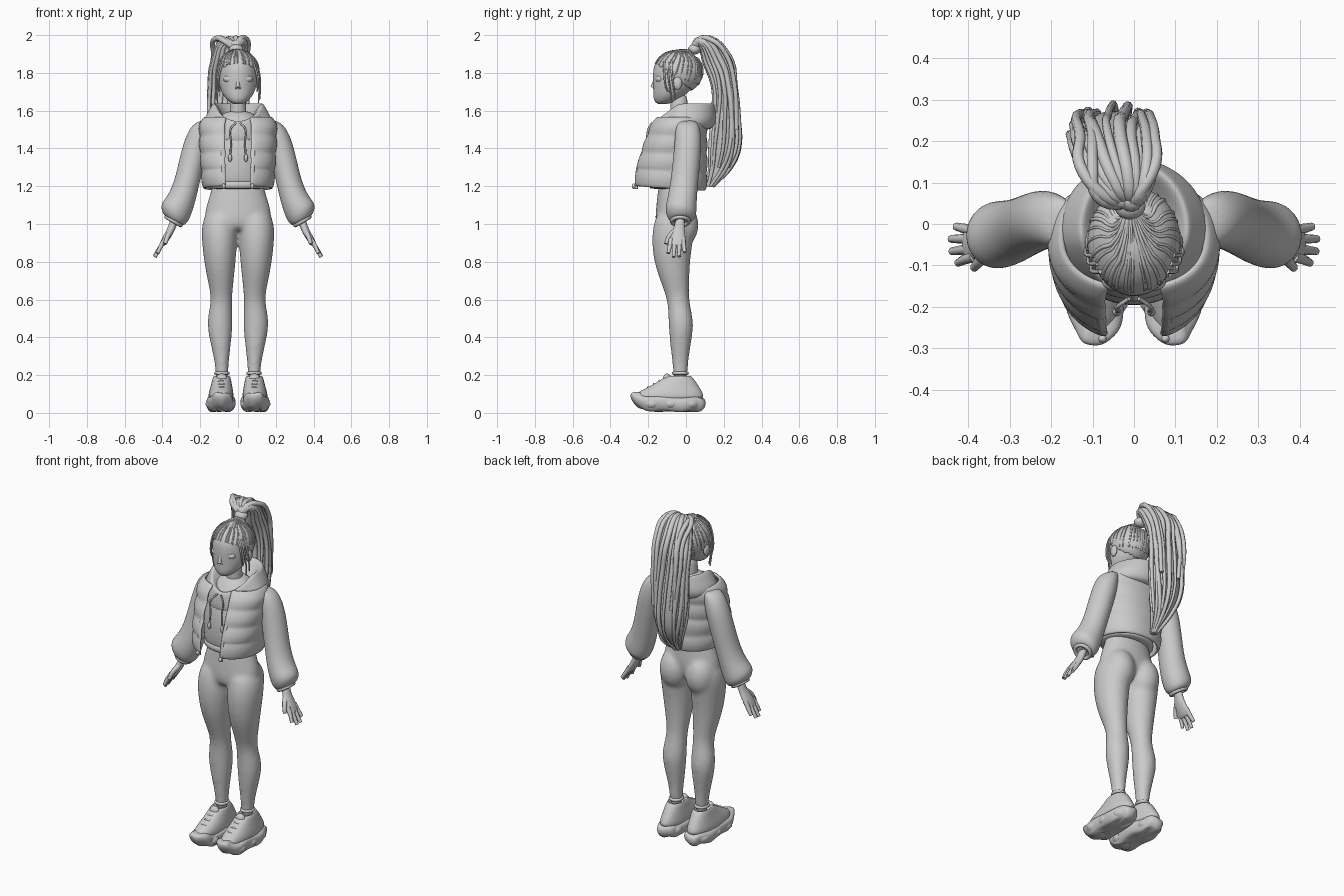
import bpy, bmesh, math, random
from mathutils import Vector

random.seed(4)
if bpy.data.objects.get("Cube"):
    bpy.data.objects.remove(bpy.data.objects["Cube"])

CLAY = bpy.data.materials.new("light grey clay")
CLAY.use_nodes = True
CLAY.diffuse_color = (0.6, 0.6, 0.6, 1)
CLAY.node_tree.nodes["Principled BSDF"].inputs["Base Color"].default_value = (0.6, 0.6, 0.6, 1)


def select(*objs):
    bpy.ops.object.select_all(action='DESELECT')
    for o in objs:
        o.select_set(True)
    bpy.context.view_layer.objects.active = objs[0]


def finish(ob, mirror=False, sub=0, thick=0):
    """Material, smooth shading and the usual modifiers."""
    ob.data.materials.clear()
    ob.data.materials.append(CLAY)
    ob.data.shade_smooth()
    if thick:
        ob.modifiers.new("Thickness", 'SOLIDIFY').thickness = thick
    if mirror:
        ob.modifiers.new("Mirror", 'MIRROR').use_mirror_merge = False
    if sub:
        s = ob.modifiers.new("Subdivision", 'SUBSURF')
        s.levels = s.render_levels = sub
    return ob


def from_bmesh(name, bm):
    bmesh.ops.recalc_face_normals(bm, faces=bm.faces)
    me = bpy.data.meshes.new(name)
    bm.to_mesh(me)
    bm.free()
    ob = bpy.data.objects.new(name, me)
    bpy.context.collection.objects.link(ob)
    return ob


def loft(name, rows, n=20, e=1.0, gap=0, shape=None, **kw):
    """Skin rings (cx, cy, cz, rx, ry, tilt); gap leaves an opening at the front."""
    bm = bmesh.new()
    power = lambda v: math.copysign(abs(v) ** e, v)
    rings = []
    for cx, cy, cz, rx, ry, *tilt in rows:
        ring = []
        for i in range(n):
            a = -math.pi / 2 + gap + (2 * math.pi - 2 * gap) * i / (n - 1 if gap else n)
            s = power(math.sin(a))
            p = Vector((cx + rx * power(math.cos(a)), cy + ry * s, cz + (tilt[0] * s if tilt else 0)))
            ring.append(bm.verts.new(shape(p, i) if shape else p))
        rings.append(ring)
    for r, q in zip(rings, rings[1:]):
        for i in range(n - 1 if gap else n):
            j = (i + 1) % n
            bm.faces.new((r[i], r[j], q[j], q[i]))
    if not gap:
        bm.faces.new(rings[0])
        bm.faces.new(rings[-1])
    return finish(from_bmesh(name, bm), **kw)


def ball(name, loc, scale, **kw):
    bm = bmesh.new()
    bmesh.ops.create_uvsphere(bm, u_segments=20, v_segments=14, radius=1)
    for v in bm.verts:
        v.co = Vector(c * s + l for c, s, l in zip(v.co, scale, loc))
    return finish(from_bmesh(name, bm), **kw)


def tube(name, pts, r, taper=1.0, closed=False, **kw):
    """Round cord through the points."""
    cu = bpy.data.curves.new(name, 'CURVE')
    cu.dimensions, cu.resolution_u = '3D', 5
    cu.bevel_depth, cu.bevel_resolution, cu.use_fill_caps = r, 2, True
    sp = cu.splines.new('BEZIER')
    sp.bezier_points.add(len(pts) - 1)
    sp.use_cyclic_u = closed
    for k, (bp, p) in enumerate(zip(sp.bezier_points, pts)):
        bp.co = p
        bp.handle_left_type = bp.handle_right_type = 'AUTO'
        bp.radius = 1 + (taper - 1) * k / (len(pts) - 1)
    ob = bpy.data.objects.new(name, cu)
    bpy.context.collection.objects.link(ob)
    select(ob)
    bpy.ops.object.convert(target='MESH')
    return finish(bpy.context.object, **kw)


# Lower body: hips, legs and seat fused into one smooth skin
parts = [loft("lower_body", [(0, -.07, .96, .1, .07), (0, -.066, 1.0, .178, .1), (0, -.06, 1.08, .178, .1),
                             (0, -.06, 1.17, .143, .09), (0, -.06, 1.25, .13, .08)], n=24, sub=2)]
for s in (1, -1):
    parts.append(loft("leg", [(s * x, y, z, rx, ry) for x, y, z, rx, ry in (
        (.085, -.03, .15, .033, .039), (.085, -.03, .25, .035, .04), (.091, -.03, .36, .054, .056),
        (.097, -.024, .47, .072, .069), (.09, -.036, .56, .06, .06), (.087, -.045, .62, .057, .062),
        (.092, -.06, .7, .07, .078), (.096, -.075, .8, .085, .097), (.098, -.073, .92, .096, .112),
        (.098, -.062, 1.0, .096, .111), (.085, -.06, 1.08, .08, .09))], sub=2))
    parts.append(ball("seat", (s * .086, -.026, .995), (.088, .093, .12)))
select(*parts)
bpy.ops.object.convert(target='MESH')
bpy.ops.object.join()
body = parts[0]
body.modifiers.new("Fuse", 'REMESH').voxel_size = .009
body.modifiers["Fuse"].use_smooth_shade = True
smooth = body.modifiers.new("Relax", 'SMOOTH')
smooth.factor, smooth.iterations = .5, 22

# Chunky trainers with turned-up toes
def wavy(p, i):
    side = 1 if p.x > .09 else -1
    return p + Vector((.005 * math.sin(i * 1.6) * side, 0, .006 * math.sin(i * 1.3) + .3 * max(0, -.2 - p.y)))

loft("shoe_sole", [(.09, -.085, .006, .05, .15), (.09, -.09, .014, .066, .175), (.092, -.095, .04, .077, .199, -.005),
                   (.092, -.095, .07, .077, .202, -.005), (.09, -.09, .09, .062, .182)],
     n=28, e=.8, shape=wavy, mirror=True, sub=2)
loft("shoe_upper", [(.09, -.09, .06, .068, .187), (.09, -.09, .1, .067, .184), (.088, -.07, .13, .06, .145),
                    (.087, -.05, .16, .053, .106), (.086, -.04, .19, .047, .074), (.086, -.035, .2, .038, .055),
                    (.086, -.035, .17, .032, .045)], n=24, e=.9, mirror=True, sub=2)
ball("shoe_tongue", (.086, -.1, .18), (.03, .022, .028), mirror=True)
tube("sock", [(.085 + .032 * math.cos(a), -.03 + .036 * math.sin(a), .21) for a in (0, 1.57, 3.14, 4.71)],
     .009, closed=True, mirror=True)
for k in range(4):
    y, z = -.2 + .03 * k, .132 + .017 * k
    tube("shoe_lace", [(.05, y + .02, z - .014), (.088, y, z + .004), (.126, y + .02, z - .014)], .006, mirror=True)
for y in (-.18, -.08, .02):
    ball("sole_lug", (.092, y, .048), (.08 if y < 0 else .072, .06, .04), mirror=True)

# Hooded top with ribbed hem
loft("hoodie_torso", [(0, -.065, 1.19, .15, .115), (0, -.07, 1.23, .157, .125), (0, -.07, 1.32, .157, .13),
                      (0, -.06, 1.42, .157, .13), (0, -.045, 1.52, .148, .11), (0, -.03, 1.58, .09, .08),
                      (0, -.03, 1.6, .05, .05)], sub=2)
loft("hoodie_hem", [(0, -.065, z, .15 + d, .12 + d) for z, d in ((1.185, 0), (1.19, .01), (1.225, .01), (1.23, 0))],
     n=40, sub=1)

# Hood lying on the shoulders, its front edge dropping to a V
def drop(p, i):
    return p - Vector((0, 0, .75 * max(0, -.04 - p.y)))

loft("hood", [(0, -.01, 1.5, .13, .13), (0, -.01, 1.51, .172, .155), (0, -.012, 1.55, .183, .172),
              (0, -.013, 1.59, .162, .17), (0, -.012, 1.625, .142, .165), (0, -.012, 1.64, .132, .158),
              (0, -.014, 1.635, .118, .143), (0, -.02, 1.59, .09, .11), (0, -.03, 1.55, .055, .06)],
     n=32, shape=drop, sub=2)
tube("drawstring", [(.012, -.18, 1.535), (.04, -.2, 1.5), (.037, -.208, 1.43), (.042, -.212, 1.36)], .005, mirror=True)
ball("drawstring_tip", (.042, -.213, 1.35), (.01, .01, .022), mirror=True)

# Baggy sleeves, slim to the elbow, then flaring to cuffs set square to the forearm
def square_cuff(p, i):
    return p + Vector((0, 0, .55 * (p.x - .345) * min(1, max(0, (1.2 - p.z) / .13))))

loft("sleeve", [(.16, .005, 1.55, .03, .04), (.19, .008, 1.53, .053, .062), (.216, .012, 1.45, .068, .072),
                (.242, .004, 1.34, .07, .073), (.268, -.008, 1.23, .068, .074), (.296, -.02, 1.15, .073, .078),
                (.325, -.026, 1.09, .077, .083, -.01), (.338, -.028, 1.05, .071, .08, -.01),
                (.343, -.03, 1.015, .05, .056), (.343, -.03, 1.03, .025, .03)],
     shape=square_cuff, mirror=True, sub=2)
tube("cuff_fold", [(.341 + .038 * math.cos(a), -.03 + .045 * math.sin(a), 1.015 + .022 * math.cos(a))
                   for a in (0, 1.05, 2.09, 3.14, 4.19, 5.24)], .011, closed=True, mirror=True)

# Hands
loft("palm", [(.335, -.03, 1.03, .026, .028), (.348, -.035, .985, .021, .027), (.368, -.043, .945, .024, .04),
              (.395, -.047, .9, .02, .047), (.405, -.047, .88, .013, .042)], n=14, mirror=True, sub=2)
for y0, y1, x, z in ((-.078, -.094, .425, .845), (-.058, -.066, .44, .825), (-.036, -.036, .442, .828), (-.016, -.006, .43, .85)):
    tube("finger", [(.385, y0, .92), (.41, (y0 + y1) / 2, .88), (x, y1, z)], .0145, .65, mirror=True)
tube("thumb", [(.355, -.055, .965), (.372, -.088, .935), (.386, -.106, .895)], .016, .65, mirror=True)

# Padded open vest, quilted by swelling every panel
KEYS = [(1.19, -.088, .167, .175), (1.3, -.08, .176, .172), (1.42, -.062, .183, .152),
        (1.52, -.042, .186, .132), (1.56, -.03, .165, .115)]

def vest_row(z):
    for a, b in zip(KEYS, KEYS[1:]):
        if z <= b[0]:
            t = (z - a[0]) / (b[0] - a[0])
            return [u + (v - u) * t for u, v in zip(a, b)]
    return KEYS[-1]

rows = []
for k in range(21):
    z, cy, rx, ry = vest_row(1.19 + .37 * k / 20)
    swell = .008 * abs(math.sin(math.pi * k / 5)) - .001
    rows.append((0, cy, z, rx + swell, ry + swell, -.012 if z < 1.3 else 0))
loft("vest", rows, n=34, e=.87, gap=.3, thick=-.018, sub=1)
tube("vest_zip_edge", [(.074, -.264, 1.185), (.079, -.254, 1.3), (.083, -.212, 1.42), (.083, -.172, 1.52)], .009, mirror=True)
ball("vest_zip_pull", (.076, -.277, 1.2), (.01, .01, .014), mirror=True)

# Neck, head and face
loft("neck", [(0, -.03, 1.5, .055, .055), (0, -.035, 1.6, .042, .045), (0, -.04, 1.7, .042, .05)], sub=2)
loft("head", [(0, -.125, 1.634, .02, .022), (0, -.115, 1.644, .044, .05), (0, -.098, 1.668, .07, .076),
              (0, -.075, 1.705, .092, .098), (0, -.06, 1.75, .102, .115), (0, -.05, 1.8, .105, .126),
              (0, -.047, 1.85, .1, .122), (0, -.045, 1.89, .078, .09), (0, -.045, 1.91, .04, .045)], n=24, sub=2)
tube("nose", [(0, -.158, 1.775), (0, -.168, 1.745), (0, -.177, 1.722)], .01, 1.1)
ball("nose_wing", (.009, -.167, 1.72), (.008, .009, .006), mirror=True)
for z, w in ((1.689, .024), (1.679, .02)):
    ball("lip", (0, -.158, z), (w, .013, .008))
ball("eyelid", (.044, -.137, 1.768), (.034, .025, .022), mirror=True)
ball("ear", (.106, -.045, 1.745), (.013, .024, .034), mirror=True)

# Swept-back hair cap, trimmed along the hairline
bm = bmesh.new()
bmesh.ops.create_uvsphere(bm, u_segments=40, v_segments=28, radius=1)
for v in bm.verts:
    v.co = Vector((v.co.x * .113, v.co.y * .131 - .042, v.co.z * .118 + 1.805))
bmesh.ops.delete(bm, geom=[v for v in bm.verts if v.co.z < max(1.69, 1.72 - .75 * v.co.y)], context='VERTS')
finish(from_bmesh("hair_cap", bm), thick=.006, sub=1)

# Combed ridges running from the hairline and nape up to the tie
knot = Vector((-.01, .045, 1.925))
for k in range(30):
    a = 2 * math.pi * (k + random.uniform(.2, .8)) / 30
    start = math.radians(-18 + 40 * max(0, -math.sin(a)) ** .5 - 18 * max(0, math.sin(a)))
    pts = []
    for t in (0, .35, .65, .9):
        b = start + (math.radians(68) - start) * t
        c = a + .35 * t * math.cos(a)
        pts.append((.112 * math.cos(c) * math.cos(b), -.042 + .13 * math.sin(c) * math.cos(b), 1.805 + .117 * math.sin(b)))
    tube("hair_ridge", pts + [knot], random.uniform(.003, .006), .9)
ball("hair_tie", knot, (.038, .034, .028))

# Ponytail core with long heavy locks over it
PONY = [(-.02, .06, 1.95, .035, .03), (-.04, .12, 1.93, .06, .055), (-.05, .165, 1.85, .085, .062),
        (-.052, .205, 1.72, .098, .058), (-.052, .212, 1.56, .1, .07), (-.05, .207, 1.4, .082, .078),
        (-.045, .185, 1.3, .05, .058), (-.035, .13, 1.2, .012, .015)]
loft("ponytail", [(x, y, z, rx * .93, ry * .88) for x, y, z, rx, ry in PONY], sub=2)
for k in range(18):
    a = 2 * math.pi * k / 18
    drift, end = random.uniform(-.5, .5), random.choice((0, 0, 1))
    pts = [knot, (-.02 + .045 * math.cos(a), .075 + .02 * math.sin(a), 1.97 + .012 * math.sin(a))]
    for j, (x, y, z, rx, ry) in enumerate(PONY[2:len(PONY) - end]):
        b = a + drift * j / 3
        pts.append((x + rx * math.cos(b), y + ry * math.sin(b), z + .04 * max(0, math.sin(b)) * (j == 0)))
    tube("ponytail_lock", pts, random.uniform(.012, .019), .5)
for x0, x1 in ((-.075, -.13), (-.09, -.1), (.015, .03), (.01, .05)):
    tube("crown_loop", [knot, (x0, .07, 1.978), (x1, .14, 1.972), (x1, .21, 1.9), (x1 - .01, .255, 1.75), (x1 * .8 - .01, .268, 1.5)],
         .016, .7)

# Loose strands framing the face
for y, x, z in ((-.085, .108, 1.64), (-.065, .114, 1.66), (-.105, .1, 1.7)):
    tube("face_strand", [(x - .02, y - .01, 1.86), (x - .002, y - .01, 1.8), (x + .004, y, 1.72), (x, y + .01, z)],
         .006, .6, mirror=True)
